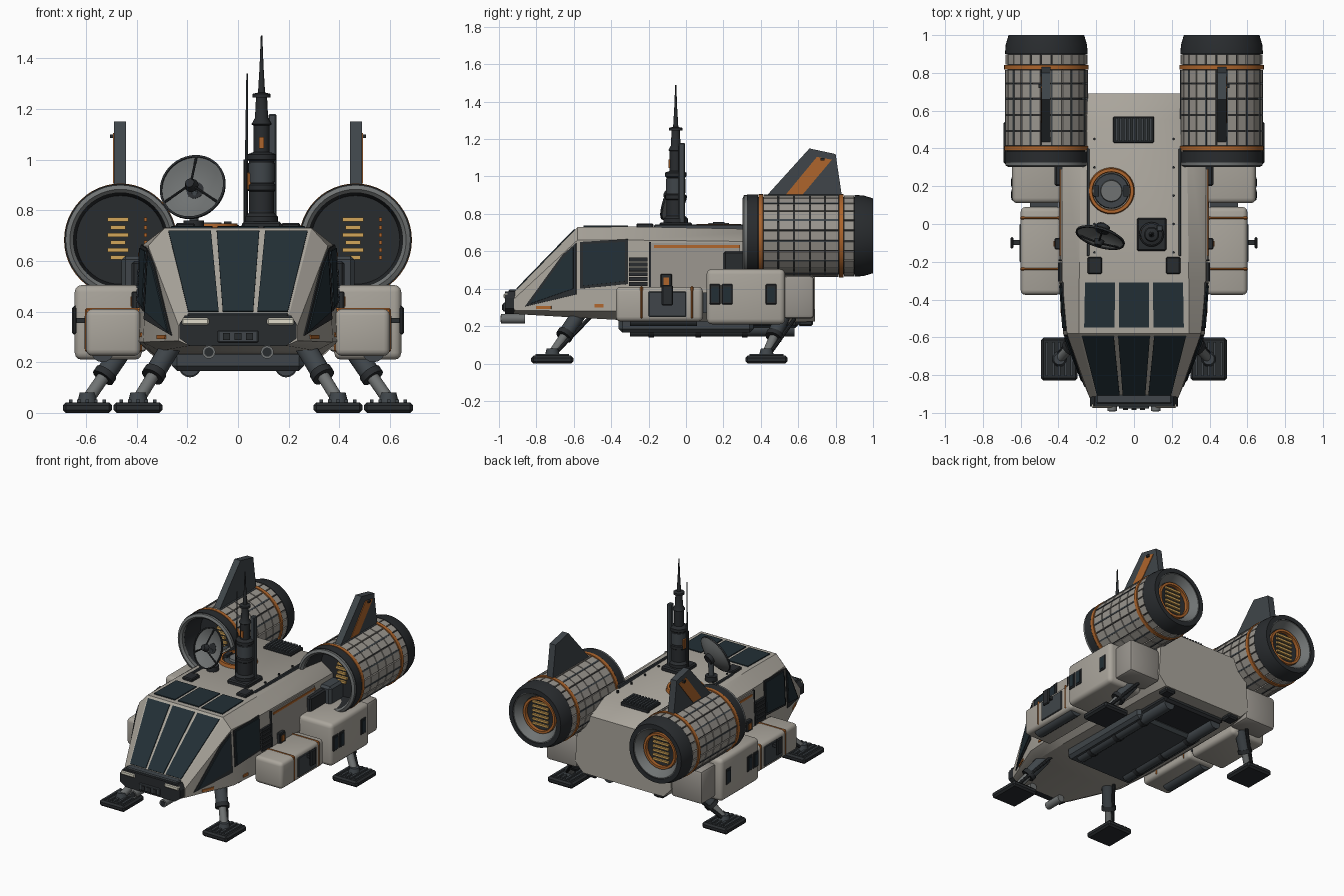
import bpy, bmesh, math
from mathutils import Vector, Matrix

if "Cube" in bpy.data.objects:
    bpy.data.objects.remove(bpy.data.objects["Cube"])

def mat(name, *c):
    m = bpy.data.materials.new(name)
    m.diffuse_color = (*c, 1)
    m.use_nodes = True
    m.node_tree.nodes["Principled BSDF"].inputs["Base Color"].default_value = m.diffuse_color
    return m

HULL = mat("hull_paint", .40, .375, .33)
PANEL = mat("panel_paint", .32, .30, .27)
DARK = mat("dark_metal", .022, .025, .028)
STEEL = mat("steel", .05, .06, .068)
GREY = mat("grey_metal", .16, .17, .17)
GLASS = mat("glass", .016, .028, .036)
ORANGE = mat("orange_paint", .42, .13, .025)
GLOW = mat("amber_light", .65, .38, .1)
LAMP = mat("lamp", .75, .72, .6)

def finish(name, bm, m):
    bmesh.ops.recalc_face_normals(bm, faces=bm.faces)
    me = bpy.data.meshes.new(name)
    bm.to_mesh(me)
    bm.free()
    me.materials.append(m)
    o = bpy.data.objects.new(name, me)
    bpy.context.collection.objects.link(o)
    return o

def add_box(bm, x, y, z, mtx=Matrix()):
    """Box from (min, max) ranges."""
    r = [(min(a), max(a)) for a in (x, y, z)]
    c = Vector([(a + b) / 2 for a, b in r])
    s = Matrix.Diagonal([b - a for a, b in r] + [1])
    return bmesh.ops.create_cube(bm, size=1, matrix=mtx @ Matrix.Translation(c) @ s)

def box(name, x, y, z, m, bevel=0.0, seg=1):
    bm = bmesh.new()
    add_box(bm, x, y, z)
    if bevel:
        bmesh.ops.bevel(bm, geom=bm.edges[:], offset=bevel, segments=seg, affect='EDGES', profile=.5)
    return finish(name, bm, m)

def lathe(name, prof, base, axis, m, seg=32, closed=False):
    """Spin (radius, distance) points around an axis."""
    bm = bmesh.new()
    rot = Vector(axis).to_track_quat('Z', 'Y').to_matrix()
    rings = [[bm.verts.new(Vector(base) + rot @ Vector((r * math.cos(a), r * math.sin(a), t)))
              for a in [2 * math.pi * i / seg for i in range(seg)]] for r, t in prof]
    n = len(rings)
    for k in range(n if closed else n - 1):
        A, B = rings[k], rings[(k + 1) % n]
        for i in range(seg):
            j = (i + 1) % seg
            bm.faces.new((A[i], A[j], B[j], B[i]))
    bmesh.ops.remove_doubles(bm, verts=bm.verts, dist=1e-5)
    return finish(name, bm, m)

def rod(name, a, b, r, m, r2=None, seg=16):
    d = Vector(b) - Vector(a)
    r2 = r if r2 is None else r2
    return lathe(name, [(0, 0), (r, 0), (r2, d.length), (0, d.length)], a, d, m, seg)

def plate(name, pts, t, m, out):
    """Polygon thickened both ways along its normal; out hints the outer side."""
    P = [Vector(p) for p in pts]
    n = sum((P[i - 1].cross(P[i]) for i in range(len(P))), Vector()).normalized()
    if n.dot(Vector(out)) < 0:
        n = -n
    bm = bmesh.new()
    lo = [bm.verts.new(p - n * .012) for p in P]
    hi = [bm.verts.new(p + n * t) for p in P]
    bm.faces.new(lo)
    bm.faces.new(hi)
    for i in range(len(P)):
        bm.faces.new((lo[i - 1], lo[i], hi[i], hi[i - 1]))
    return finish(name, bm, m)

# hull: lofted eight-sided sections (y, then half-section x,z from belly to roof)
SEC = [(-.92, [(.19, .265), (.235, .285), (.235, .345), (.20, .38)]),
       (-.58, [(.31, .245), (.375, .28), (.355, .66), (.29, .73)]),
       (-.30, [(.33, .23), (.395, .28), (.38, .66), (.29, .732)]),
       (.55, [(.33, .22), (.395, .28), (.38, .65), (.28, .715)]),
       (.69, [(.31, .225), (.37, .29), (.35, .58), (.25, .635)])]
bm = bmesh.new()
rings = [[bm.verts.new((x, y, z)) for x, z in h] + [bm.verts.new((-x, y, z)) for x, z in reversed(h)] for y, h in SEC]
for A, B in zip(rings, rings[1:]):
    for i in range(8):
        bm.faces.new((A[i - 1], A[i], B[i], B[i - 1]))
bm.faces.new(rings[0])
bm.faces.new(rings[-1])
finish("hull", bm, HULL)

def side(y, z):
    """Point on the right hull wall."""
    for (y0, a), (y1, b) in zip(SEC, SEC[1:]):
        if y0 <= y <= y1:
            f = (y - y0) / (y1 - y0)
            lo, hi = [Vector(a[k]).lerp(Vector(b[k]), f) for k in (1, 2)]
            return Vector((lo.x + (hi.x - lo.x) * (z - lo.y) / (hi.y - lo.y), y, z))

def side_plate(name, yz, t, m):
    for s in (1, -1):
        p = [side(*q) for q in yz]
        plate(name, [(s * v.x, v.y, v.z) for v in p], t, m, (s, 0, 0))

def rect(y0, y1, z0, z1):
    return [(y0, z0), (y1, z0), (y1, z1), (y0, z1)]

# glazing: three windshield panes, three roof panes, side windows
def panes(name, c, m, out):
    bl, br, tr, tl = [Vector(v) for v in c]
    for i in range(3):
        u0, u1 = i / 3 + .02, (i + 1) / 3 - .02
        f = lambda u, v: bl.lerp(br, u).lerp(tl.lerp(tr, u), v)
        plate(name, [f(u0, .05), f(u1, .05), f(u1, .96), f(u0, .96)], .006, m, out)
panes("windshield_pane", [(-.20, -.92, .38), (.20, -.92, .38), (.29, -.58, .73), (-.29, -.58, .73)], GLASS, (0, -1, 1))
panes("roof_pane", [(-.275, -.56, .731), (.275, -.56, .731), (.27, -.30, .732), (-.27, -.30, .732)], GLASS, (0, 0, 1))
side_plate("quarter_window_frame", [(-.86, .305), (-.585, .37), (-.585, .645), (-.66, .58)], .005, DARK)
side_plate("quarter_window", [(-.83, .32), (-.60, .40), (-.60, .62), (-.655, .565)], .010, GLASS)
side_plate("cabin_window_frame", [(-.565, .40), (-.31, .425), (-.31, .665), (-.565, .65)], .005, DARK)
side_plate("cabin_window", [(-.55, .415), (-.325, .44), (-.325, .65), (-.55, .638)], .010, GLASS)

# side wall details
side_plate("side_door", rect(-.19, .29, .40, .645), .008, PANEL)
side_plate("door_seam", rect(-.197, -.187, .40, .65), .011, DARK)
side_plate("door_stripe", rect(-.17, .29, .618, .632), .013, ORANGE)
side_plate("nose_mark", rect(-.80, -.72, .292, .308), .006, ORANGE)
side_plate("sill_mark", rect(-.49, -.44, .30, .318), .006, ORANGE)
for i in range(6):
    side_plate("side_louver", rect(-.305, -.205, .415 + i * .026, .435 + i * .026), .014, DARK)

# nose bumper with lamps and grille
plate("nose_bumper", [(-.21, -.925, .385), (.21, -.925, .385), (.232, -.925, .35), (.232, -.925, .295),
                      (.19, -.925, .265), (-.19, -.925, .265), (-.232, -.925, .295), (-.232, -.925, .35)], .042, DARK, (0, -1, 0))
box("nose_brow", (-.2, .2), (-.95, -.88), (.375, .395), STEEL, .006)
box("nose_grille", (-.08, .08), (-.978, -.96), (.278, .325), STEEL, .004)
for i in (-1, 0, 1):
    box("grille_cell", (i * .045 - .014, i * .045 + .014), (-.984, -.97), (.287, .316), DARK)
for s in (1, -1):
    box("headlight", (s * .115, s * .222), (-.975, -.95), (.348, .374), LAMP, .005)
    rod("nose_thruster", (s * .115, -.99, .24), (s * .115, -.86, .24), .026, GREY)
    rod("nose_thruster_bore", (s * .115, -.993, .24), (s * .115, -.98, .24), .018, DARK)

# belly tray and pipes
box("belly_tray", (-.26, .26), (-.36, .36), (.165, .25), STEEL, .02)
box("belly_rear_plate", (-.24, .24), (.34, .60), (.19, .25), DARK, .015)
for s in (1, -1):
    rod("belly_pipe", (s * .19, -.3, .185), (s * .19, .58, .185), .04, STEEL)
    for y in (-.2, .05, .3):
        rod("pipe_clamp", (s * .19, y, .185), (s * .19, y + .03, .185), .045, DARK)
    box("tail_block", (s * .22, s * .3), (.6, .68), (.2, .3), DARK, .01)

# engines
BARS = [.605 + i * .03 for i in range(6)]
for s in (1, -1):
    cx, cz = s * .464, .683
    E, Y = (cx, 0, cz), (0, 1, 0)
    lathe("engine_core", [(0, .5), (.175, .5), (.188, .34), (.207, .34), (.207, .91), (.16, .95), (.12, .93), (0, .93)], E, Y, DARK, 48)
    lathe("intake_lip", [(.186, .315), (.2, .302), (.217, .31), (.217, .33), (.19, .36)], E, Y, GREY, 48, True)
    lathe("intake_ring", [(.2, .325), (.221, .325), (.221, .385), (.2, .385)], E, Y, DARK, 48, True)
    lathe("nozzle_ring", [(.2, .9), (.219, .9), (.215, .95), (.2, 1), (.17, 1), (.165, .93)], E, Y, DARK, 48, True)
    lathe("nozzle_liner", [(.172, .995), (.165, .995), (.125, .94), (.172, .935)], E, Y, GREY, 48, True)
    lathe("nozzle_glow_ring", [(.122, .93), (.122, .955), (.106, .955), (.106, .93)], E, Y, ORANGE, 48, True)
    for y in (.388, .818):
        lathe("engine_band", [(.2, y), (.223, y), (.223, y + .024), (.2, y + .024)], E, Y, ORANGE, 48, True)
    # panel rows over the dark core
    bm = bmesh.new()
    for y0, y1 in ((.415, .49), (.496, .575), (.581, .66), (.666, .74), (.746, .816), (.844, .897)):
        for k in range(24):
            M = Matrix.Translation(E) @ Matrix.Rotation(k * math.pi / 12, 4, 'Y')
            add_box(bm, (-.0245, .0245), (y0, y1), (.196, .2165), M)
    finish("engine_panels", bm, PANEL)
    bm = bmesh.new()
    for k in range(0, 24, 2):
        M = Matrix.Translation(E) @ Matrix.Rotation((k + .5) * math.pi / 12, 4, 'Y')
        add_box(bm, (-.005, .005), (.415, .816), (.2, .221), M)
    finish("engine_ribs", bm, STEEL)
    for i, z in enumerate(BARS):
        w = .042 if i % 2 else .03
        box("intake_bar", (cx - .01 - w, cx - .01 + w), (.485, .505), (z, z + .016), GLOW)
        box("intake_marker", (cx + .092, cx + .104), (.485, .505), (z, z + .016), ORANGE)
        box("exhaust_bar", (cx - .06, cx + .06), (.925, .943), (z, z + .014), GLOW)
    # tail fin with outer stripe
    fin = [(.42, .885), (.66, 1.15), (.80, 1.12), (.835, .885)]
    plate("tail_fin", [(s * .455, y, z) for y, z in fin], .034, STEEL, (s, 0, 0))
    plate("fin_stripe", [(s * .489, y, z) for y, z in ((.535, .905), (.625, .905), (.78, 1.09), (.70, 1.105))], .004, ORANGE, (s, 0, 0))
    box("fin_light", (s * .485, s * .505), (.72, .74), (1.085, 1.1), DARK)
    box("engine_pylon", (s * .3, s * .46), (.36, .66), (.45, .62), STEEL, .015)
    box("pylon_fairing", (s * .36, s * .42), (.2, .5), (.48, .6), DARK, .01)

    # side pods
    box("front_pod", (s * .385, s * .60), (-.375, .09), (.225, .41), HULL, .025, 3)
    for y in (-.245, .025):
        box("pod_band", (s * .38, s * .604), (y, y + .014), (.24, .414), ORANGE, .006)
    rod("pod_tank", (s * .535, -.30, .245), (s * .535, .06, .245), .045, STEEL)
    box("pod_side_plate", (s * .595, s * .607), (-.20, .0), (.25, .385), STEEL, .004)
    box("pod_handle_bracket", (s * .6, s * .645), (-.11, -.085), (.355, .375), DARK)
    box("pod_handle", (s * .638, s * .655), (-.13, -.07), (.31, .42), DARK, .006)
    box("pod_top_unit", (s * .39, s * .42), (-.135, -.075), (.4, .48), DARK, .005)
    box("pod_top_mark", (s * .41, s * .425), (-.12, -.09), (.42, .46), ORANGE)
    box("rear_pod", (s * .38, s * .645), (.11, .53), (.21, .505), HULL, .028, 3)
    box("rear_pod_tail", (s * .36, s * .60), (.52, .685), (.24, .47), PANEL, .02, 2)
    box("pod_link", (s * .40, s * .55), (.07, .13), (.27, .38), STEEL)
    for y in (.125, .19, .425):
        box("pod_port_frame", (s * .63, s * .649), (y, y + .06), (.315, .425), DARK, .005)
        box("pod_port", (s * .64, s * .652), (y + .012, y + .048), (.33, .41), GLASS)

    # landing legs
    for nm, fx, fy, top in (("front", .395, -.715, (.26, -.57, .27)), ("rear", .595, .43, (.45, .52, .26))):
        box(nm + "_foot", (s * (fx - .097), s * (fx + .097)), (fy - .113, fy + .113), (0, .042), DARK, .012)
        for i in range(5):
            x = fx - .066 + i * .033
            box(nm + "_foot_ridge", (s * (x - .007), s * (x + .007)), (fy - .09, fy + .09), (.04, .052), STEEL)
        a, b = Vector((s * fx, fy, .05)), Vector((s * top[0], top[1], top[2]))
        mid = a.lerp(b, .45)
        rod(nm + "_ankle", a - Vector((0, 0, .015)), a + Vector((0, 0, .03)), .042, STEEL, .03)
        rod(nm + "_leg_lower", a, mid, .025, GREY)
        rod(nm + "_leg_upper", mid, b, .04, STEEL)
        rod(nm + "_leg_collar", a.lerp(b, .42), a.lerp(b, .52), .046, DARK)
        rod(nm + "_leg_brace", a + Vector((0, .03, .02)), b + Vector((0, .06, -.02)), .011, DARK, seg=10)

    # roof rails and fittings
    box("roof_rail", (s * .235, s * .25), (-.17, .40), (.715, .742), STEEL, .004)
    box("roof_block", (s * .17, s * .245), (-.265, -.175), (.72, .75), DARK, .006)
    for y in (-.15, 0, .15, .3, .45):
        rod("roof_bolt", (s * .21, y, .71), (s * .21, y, .735), .007, DARK, seg=8)

# roof hatch and vent
lathe("hatch_ring", [(.098, 0), (.102, .032), (.118, .032), (.125, 0)], (-.12, .175, .715), (0, 0, 1), ORANGE, 40, True)
rod("hatch_lid", (-.12, .175, .71), (-.12, .175, .738), .099, STEEL, .09, 40)
rod("hatch_cap", (-.12, .175, .73), (-.12, .175, .752), .06, GREY, .055, 32)
for s in (1, -1):
    box("hatch_latch", (-.12 + s * .065, -.12 + s * .095), (.145, .205), (.73, .756), DARK)
box("roof_vent", (-.11, .105), (.43, .57), (.70, .73), DARK, .005)
for i in range(9):
    box("vent_slat", (-.098 + i * .0225, -.086 + i * .0225), (.44, .56), (.725, .742), STEEL)

# sensor mast
mx, my = .093, -.055
box("mast_base", (mx - .078, mx + .078), (my - .088, my + .088), (.72, .755), DARK, .008)
lathe("mast", [(0, 0), (.065, 0), (.065, .03), (.05, .045), (.05, .13), (.056, .135), (.056, .155), (.05, .16), (.05, .25),
               (.058, .255), (.058, .275), (.032, .285), (.032, .39), (.04, .395), (.026, .42), (.022, .5), (.035, .5),
               (.035, .515), (.014, .52), (.008, .62), (.003, .745), (0, .745)], (mx, my, .745), (0, 0, 1), DARK, 24)
lathe("mast_sleeve", [(.045, 0), (.053, 0), (.053, .075), (.045, .075)], (mx, my, .912), (0, 0, 1), STEEL, 24, True)
box("mast_battery", (.12, .152), (-.04, -.005), (.75, 1.18), STEEL, .005)
box("mast_tag", (.036, .054), (-.08, -.03), (.88, .95), ORANGE, .004)
box("mast_light", (.083, .103), (-.093, -.08), (1.045, 1.09), ORANGE)
rod("whip_base", (.03, -.06, .74), (.03, -.06, 1.0), .009, DARK, seg=10)
rod("whip_antenna", (.033, -.06, .98), (.036, -.06, 1.34), .006, STEEL, .003, seg=8)

# tilted dish with feed on a tripod
n = Vector((-.27, -.88, .36)).normalized()
c = Vector((-.175, -.06, .887))
rod("dish_base", (-.175, -.03, .72), (-.175, -.03, .76), .04, DARK)
rod("dish_post", (-.175, -.03, .74), c - n * .03, .018, STEEL)
arc = [(.13 * k / 6, .04 * (k / 6) ** 2 - .025) for k in range(7)]
lathe("dish", arc + [(.132, .012)] + [(r, t - .008) for r, t in reversed(arc)], c, n, GREY, 40)
lathe("dish_rim", [(.126, .008), (.134, .008), (.134, .019), (.126, .019)], c, n, DARK, 40, True)
rod("dish_hub", c - n * .055, c - n * .02, .035, DARK)
rod("dish_feed", c + n * .03, c + n * .06, .028, DARK, .018)
rot = n.to_track_quat('Z', 'Y')
for k in range(3):
    a = math.pi * (.5 + 2 * k / 3)
    rod("feed_strut", c + rot @ Vector((.125 * math.cos(a), .125 * math.sin(a), .012)), c + n * .045, .005, DARK, seg=8)

# smooth round parts, keep hard edges
for o in bpy.data.objects:
    o.select_set(True)
    bpy.context.view_layer.objects.active = o
bpy.ops.object.shade_smooth_by_angle(angle=math.radians(32))
